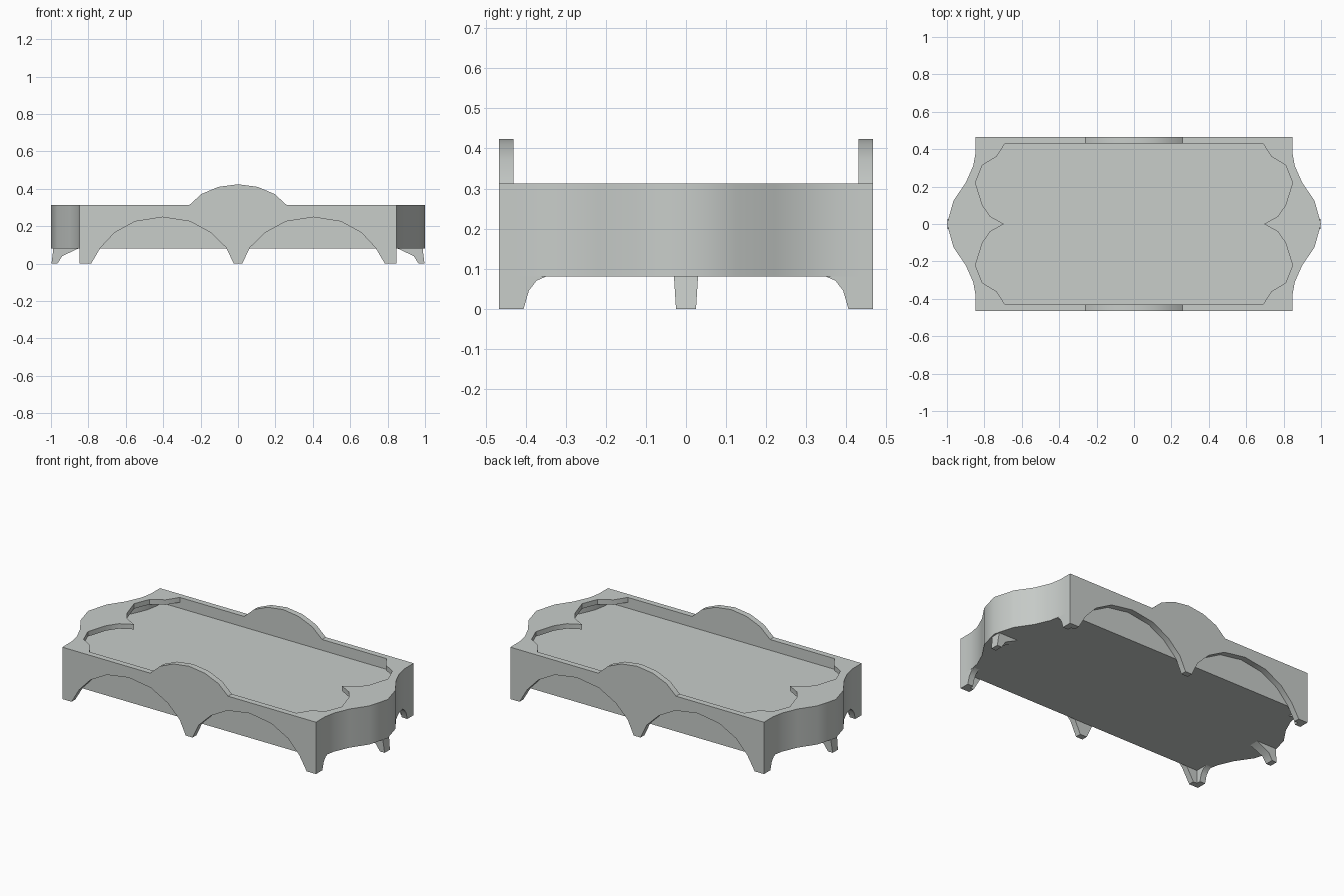
import bpy, bmesh, math
from mathutils import Vector

cube = bpy.data.objects.get("Cube")
if cube:
    bpy.data.objects.remove(cube, do_unlink=True)

TOP, LIP, FLOOR, BASE = 0.313, 0.283, 0.248, 0.08
HALF_X, OUT_Y, IN_Y, WALL = 0.847, 0.466, 0.43, 0.037

grey = bpy.data.materials.new("pale grey")
grey.use_nodes = True
colour = (0.58, 0.61, 0.59, 1)
grey.diffuse_color = colour
grey.node_tree.nodes["Principled BSDF"].inputs["Base Color"].default_value = colour


def prism(name, points, axis, low, high, flip=1, taper=None):
    """Extrude a flat profile along an axis; flip=-1 mirrors it in x."""
    place = {"x": lambda p, t: (t * flip, p[0], p[1]),
             "y": lambda p, t: (p[0] * flip, t, p[1]),
             "z": lambda p, t: (p[0] * flip, p[1], t)}[axis]
    bm = bmesh.new()
    face = bm.faces.new([bm.verts.new(place(p, low)) for p in points])
    step = Vector(place((0, 0), high - low))
    new = bmesh.ops.extrude_face_region(bm, geom=[face])["geom"]
    bmesh.ops.translate(bm, vec=step, verts=[v for v in new if isinstance(v, bmesh.types.BMVert)])
    if taper:
        for v in bm.verts:
            v.co.y *= taper(v.co.z)
    bmesh.ops.recalc_face_normals(bm, faces=bm.faces)
    mesh = bpy.data.meshes.new(name)
    bm.to_mesh(mesh)
    bm.free()
    mesh.materials.append(grey)
    obj = bpy.data.objects.new(name, mesh)
    bpy.context.collection.objects.link(obj)
    bpy.ops.object.select_all(action="DESELECT")
    obj.select_set(True)
    bpy.context.view_layer.objects.active = obj
    bpy.ops.object.shade_smooth_by_angle(angle=math.radians(35))
    return obj


def mirrored(points):
    """Continue a half outline, ending on the centre line, across y."""
    return points + [(x, -y) for x, y in reversed(points[:-1])]


# Side boards: two arches below, a rounded crest above
arch = [(0.023, 0), (0.063, 0.085), (0.145, 0.165), (0.255, 0.225), (0.403, FLOOR),
        (0.55, 0.225), (0.66, 0.165), (0.735, 0.085), (0.785, 0)]
crest = [(0.26, TOP), (0.195, 0.372), (0.105, 0.41), (0, 0.424)]
right_half = arch + [(HALF_X, 0), (HALF_X, TOP)] + crest
board = right_half + [(-x, z) for x, z in reversed(right_half[:-1])]
prism("front_board", board, "y", -OUT_Y, -IN_Y)
prism("back_board", board, "y", IN_Y, OUT_Y)

# Wavy end outline and scalloped opening
outer = mirrored([(HALF_X, IN_Y), (HALF_X, 0.38), (0.86, 0.31), (0.9, 0.22),
                  (0.965, 0.125), (1.0, 0)])
opening = mirrored([(0.69, IN_Y), (0.735, 0.36), (0.81, 0.315), (0.848, 0.22),
                    (0.81, 0.1), (0.768, 0.04), (0.695, 0)])

# Tray floor block
end = [(x - 0.015, y) for x, y in outer]
prism("floor_block", end + [(-x, y) for x, y in reversed(end)], "z", BASE, FLOOR)

# Ends: wall, overhanging lip, corner feet and centre foot
corner = [(OUT_Y, 0), (0.405, 0), (0.392, 0.045), (0.373, 0.07), (0.35, BASE), (OUT_Y, BASE)]
foot = [(0.997, 0), (0.965, 0), (0.94, 0.04), (0.855, BASE), (0.855, 0.1), (0.985, 0.1)]
for side, flip in (("left", 1), ("right", -1)):
    inner = [(x - WALL, y) for x, y in outer]
    prism(side + "_end_wall", outer + inner[::-1], "z", BASE, LIP, flip)
    prism(side + "_end_lip", outer + opening[::-1], "z", LIP, TOP, flip)
    for place, sign in (("back", 1), ("front", -1)):
        profile = [(y * sign, z) for y, z in corner]
        prism(f"{side}_{place}_corner_foot", profile, "x", HALF_X - WALL, HALF_X, flip)
    prism(side + "_centre_foot", foot, "y", -0.025, 0.025, flip, lambda z: 1 + 2.5 * z)
